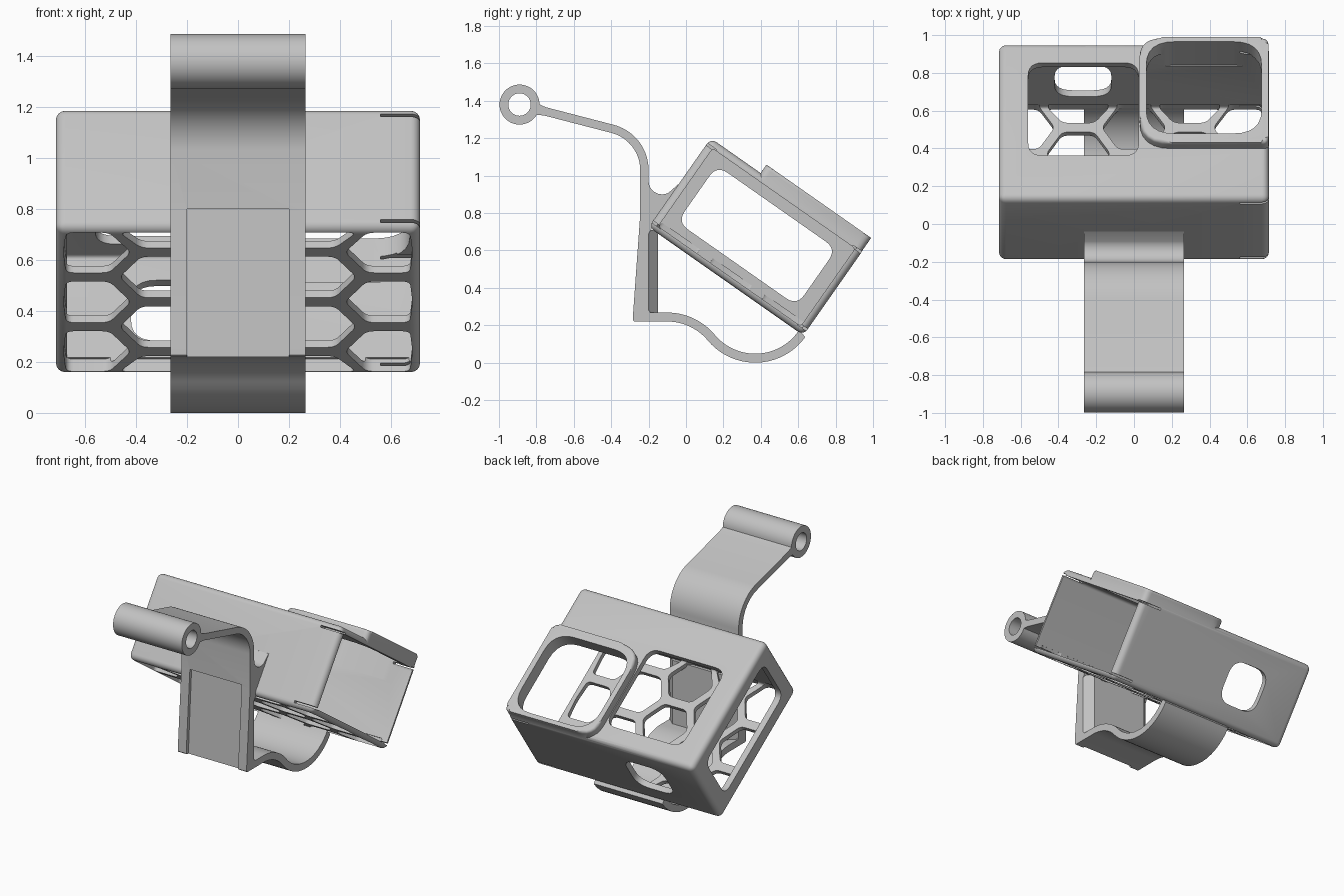
import bpy, bmesh, math
from mathutils import Matrix, Vector

if "Cube" in bpy.data.objects:
    bpy.data.objects.remove(bpy.data.objects["Cube"])

grey = bpy.data.materials.new("light grey plastic")
grey.use_nodes = True
GREY = (0.54, 0.54, 0.54, 1)
grey.diffuse_color = GREY
grey.node_tree.nodes["Principled BSDF"].inputs["Base Color"].default_value = GREY

# Case frame: x across, u down the slope, v out through the lens side
TILT = Matrix.Translation((0, -0.2, 0.725)) @ Matrix.Rotation(math.radians(-35), 4, 'X')
LEN, DEEP, HALF = 1.01, 0.58, 0.715


def rounded(points, radii):
    """Polygon with every corner rounded."""
    n = len(points)
    if not isinstance(radii, (list, tuple)):
        radii = [radii] * n
    out = []
    for i, r in enumerate(radii):
        p, a, b = (Vector(points[j % n]) for j in (i, i - 1, i + 1))
        start = p + (a - p).normalized() * min(r, (a - p).length * 0.45)
        end = p + (b - p).normalized() * min(r, (b - p).length * 0.45)
        for k in range(7):
            t = k / 6
            out.append(start * (1 - t) ** 2 + p * 2 * t * (1 - t) + end * t * t)
    return out


def box(a0, a1, b0, b1):
    return [(a0, b0), (a1, b0), (a1, b1), (a0, b1)]


def rect(a0, a1, b0, b1, r):
    return rounded(box(a0, a1, b0, b1), r)


def arc(cy, cz, r, start, end, steps=20):
    angles = [math.radians(start + (end - start) * i / steps) for i in range(steps + 1)]
    return [(cy + r * math.cos(a), cz + r * math.sin(a)) for a in angles]


def add_prism(bm, outline, lo, hi, axis):
    place = {'x': lambda a, b, t: (t, a, b),
             'y': lambda a, b, t: (a, t, b),
             'z': lambda a, b, t: (a, b, t)}[axis]
    rings = [[bm.verts.new(place(a, b, t)) for a, b in outline] for t in (lo, hi)]
    n = len(outline)
    bm.faces.new(rings[0])
    top = bm.faces.new(rings[1])
    for i in range(n):
        j = (i + 1) % n
        bm.faces.new((rings[0][i], rings[0][j], rings[1][j], rings[1][i]))
    return top


def finish(bm, name, matrix):
    bmesh.ops.recalc_face_normals(bm, faces=bm.faces)
    bm.transform(matrix)
    mesh = bpy.data.meshes.new(name)
    bm.to_mesh(mesh)
    bm.free()
    ob = bpy.data.objects.new(name, mesh)
    mesh.materials.append(grey)
    bpy.context.collection.objects.link(ob)
    return ob


def prism(name, outline, lo, hi, axis, matrix=Matrix(), rim=0):
    bm = bmesh.new()
    top = add_prism(bm, outline, lo, hi, axis)
    if rim:
        bmesh.ops.bevel(bm, geom=list(top.edges), offset=rim, segments=4,
                        profile=0.5, affect='EDGES')
    return finish(bm, name, matrix)


def activate(ob):
    bpy.ops.object.select_all(action='DESELECT')
    ob.select_set(True)
    bpy.context.view_layer.objects.active = ob


def combine(ob, tool, operation='DIFFERENCE'):
    tool.hide_render = True
    mod = ob.modifiers.new("combine", 'BOOLEAN')
    mod.operation, mod.object = operation, tool
    activate(ob)
    for solver in ('MANIFOLD', 'EXACT'):
        mod.solver = solver
        try:
            bpy.ops.object.modifier_apply(modifier=mod.name)
            break
        except RuntimeError:
            continue
    bpy.data.objects.remove(tool)


def smooth(ob):
    activate(ob)
    bpy.ops.object.shade_smooth_by_angle(angle=math.radians(30))


# Case body with rounded edges
bm = bmesh.new()
bmesh.ops.create_cube(bm, size=1)
bm.transform(Matrix.Translation((0, LEN / 2, DEEP / 2))
             @ Matrix.Diagonal((2 * HALF, LEN, DEEP, 1)))
bmesh.ops.bevel(bm, geom=bm.edges[:], offset=0.037, segments=5, profile=0.5, affect='EDGES')
case = finish(bm, "case", TILT)

# Raised lens surround
surround = rounded(box(0.03, HALF - 0.002, 0.325, LEN - 0.002), [0.17, 0.04, 0.045, 0.12])
combine(case, prism("lens_surround", surround, 0.4, 0.635, 'z', TILT, 0.018), 'UNION')

# Hollow inside, open at the +x end
combine(case, prism("cavity", rect(0.04, 0.97, 0.033, 0.54, 0.02), -0.672, 1, 'x', TILT))

# Lens opening, screen window, end window and button hole
combine(case, prism("lens_hole", rect(0.065, 0.675, 0.385, 0.978, 0.15), 0.42, 0.8, 'z', TILT))
combine(case, prism("top_window", rect(-0.56, 0.024, 0.28, 0.88, 0.08), 0.42, 0.8, 'z', TILT))
combine(case, prism("end_window", rect(0.11, 0.89, 0.11, 0.48, 0.07), -0.9, -0.6, 'x', TILT))
combine(case, prism("button_hole", rect(-0.42, -0.12, 0.14, 0.43, 0.1), 0.9, 1.2, 'y', TILT))

# Honeycomb openings, trimmed to the floor frame
bm = bmesh.new()
for col in range(-2, 3):
    centres = (-0.005, 0.335, 0.675, 1.015) if col % 2 else (0.165, 0.505, 0.845)
    for cu in centres:
        cell = []
        for dx, du in ((-0.17, 0), (-0.085, -0.14), (0.085, -0.14),
                       (0.17, 0), (0.085, 0.14), (-0.085, 0.14)):
            x = max(-0.685, min(0.685, col * 0.295 + dx))
            cell.append((x, max(0.032, min(0.982, cu + du))))
        add_prism(bm, rounded(cell, 0.03), -0.1, 0.06, 'z')
combine(case, finish(bm, "honeycomb", TILT))

# Thin slits that free the latch walls beside the open end
for u0, u1 in ((-0.1, 0.06), (0.95, 1.1)):
    for v in (0.029, 0.535):
        combine(case, prism("slit", box(u0, u1, v, v + 0.013), 0.56, 1, 'x', TILT))
smooth(case)

# Strap: upper arm, upright, shelf and cradle curve
HALF_STRAP = 0.265
profile = [(-0.815, 1.42), (-0.79, 1.385), (-0.75, 1.366)]
profile += arc(-0.45, 1.03, 0.25, 75, 0)
profile += arc(-0.128, 0.972, 0.072, 180, 300, 12)
profile += [(-0.04, 0.955), (-0.02, 0.95), (-0.18, 0.72), (-0.2, 0.69), (-0.2, 0.28), (-0.19, 0.268)]
profile += arc(-0.1, -0.062, 0.33, 90, 39.8)
profile += arc(0.37, 0.33, 0.282, -140.2, -33)
profile += arc(0.37, 0.33, 0.33, -36, -140.2)
profile += arc(-0.1, -0.062, 0.282, 39.8, 90)[1:]
profile += [(-0.275, 0.22), (-0.284, 0.228), (-0.283, 0.26), (-0.245, 0.79)]
profile += arc(-0.45, 1.03, 0.205, 0, 75)
profile += [(-0.76, 1.322), (-0.8, 1.325), (-0.83, 1.31)]
strap = prism("strap", profile, -HALF_STRAP, HALF_STRAP, 'x')

# Hinge barrel with its pin hole
barrel = arc(-0.89, 1.38, 0.107, 0, 352.5, 47)
combine(strap, prism("barrel", barrel, -HALF_STRAP, HALF_STRAP, 'x'), 'UNION')
combine(strap, prism("pin_hole", arc(-0.89, 1.38, 0.06, 0, 350, 35), -1, 1, 'x'))

# Thicker backing with sloped sides behind the upright
backing = [(-0.264, -0.215), (0.264, -0.215), (0.264, -0.2),
           (0.21, -0.15), (-0.21, -0.15), (-0.264, -0.2)]
combine(strap, prism("backing", backing, 0.25, 0.71, 'z'), 'UNION')

# Shallow panel recess on the front of the upright
recess = [(-0.4, 0.8), (-0.225, 0.8), (-0.262, 0.2), (-0.4, 0.2)]
combine(strap, prism("recess", recess, -0.2, 0.2, 'x'))
smooth(strap)
